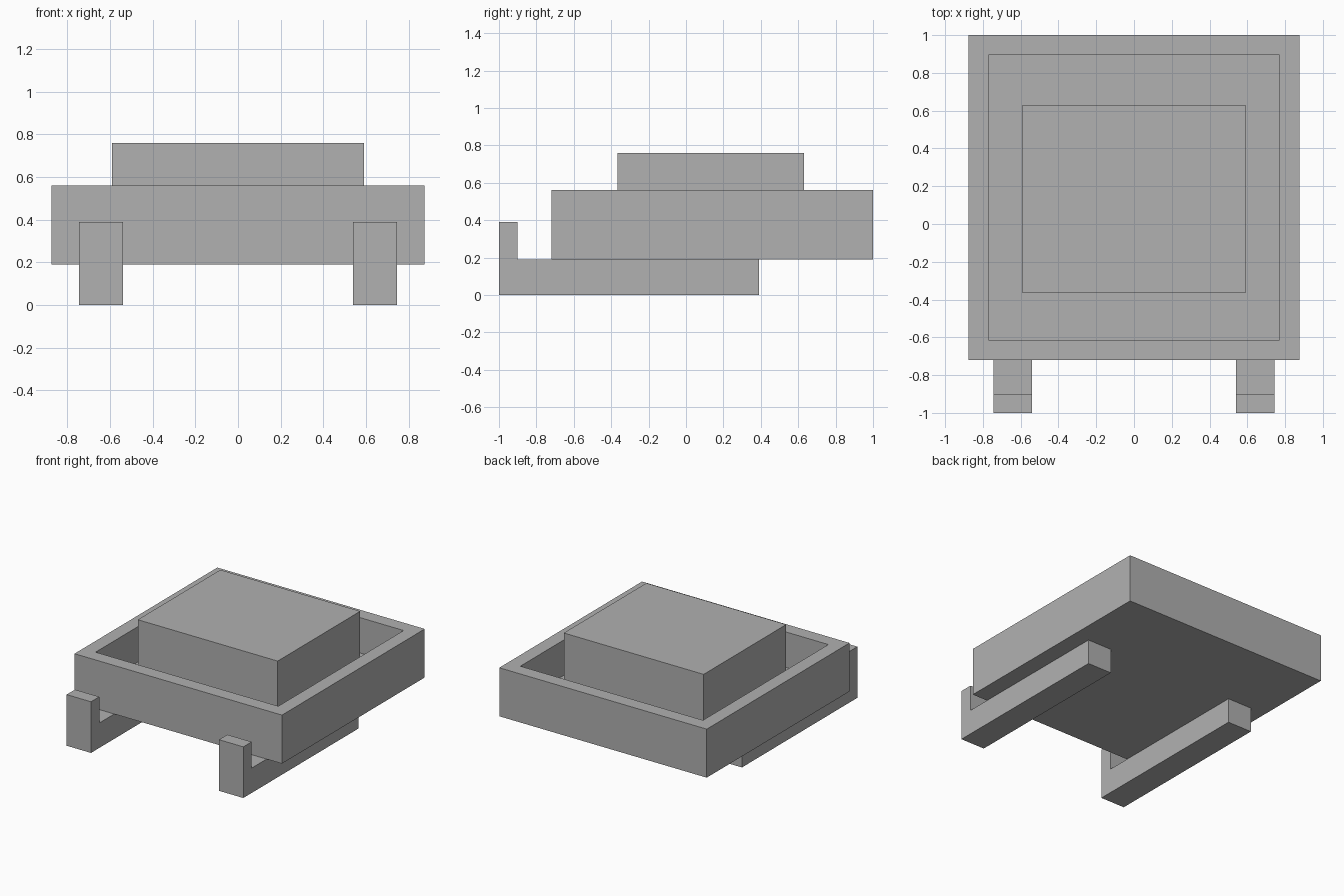
import bpy, bmesh

if "Cube" in bpy.data.objects:
    bpy.data.objects.remove(bpy.data.objects["Cube"])

grey = bpy.data.materials.new("plain grey")
grey.diffuse_color = (0.44, 0.44, 0.44, 1)
grey.use_nodes = True
grey.node_tree.nodes["Principled BSDF"].inputs["Base Color"].default_value = grey.diffuse_color


def finish(name, bm):
    bmesh.ops.recalc_face_normals(bm, faces=bm.faces)
    mesh = bpy.data.meshes.new(name)
    bm.to_mesh(mesh)
    bm.free()
    mesh.materials.append(grey)
    obj = bpy.data.objects.new(name, mesh)
    bpy.context.collection.objects.link(obj)
    return obj


def box(bm, lo, hi):
    verts = bmesh.ops.create_cube(bm, size=1)["verts"]
    for v in verts:
        v.co = [l + (c + 0.5) * (h - l) for c, l, h in zip(v.co, lo, hi)]


def extrude_profile(name, points, x0, x1):
    """Extrude a (y, z) outline along x."""
    bm = bmesh.new()
    face = bm.faces.new([bm.verts.new((x0, y, z)) for y, z in points])
    new = bmesh.ops.extrude_face_region(bm, geom=[face])["geom"]
    verts = [g for g in new if isinstance(g, bmesh.types.BMVert)]
    bmesh.ops.translate(bm, verts=verts, vec=(x1 - x0, 0, 0))
    # the extrude keeps the starting cap, closing the solid
    return finish(name, bm)


# Tray: a solid block with its top inset to a rim and sunk to the floor
FLOOR = 0.29
bm = bmesh.new()
box(bm, (-0.875, -0.72, 0.19), (0.875, 1.0, 0.56))
bm.normal_update()
top = max(bm.faces, key=lambda f: f.calc_center_median().z)
bmesh.ops.inset_region(bm, faces=[top], thickness=0.148)
well = bmesh.ops.extrude_face_region(bm, geom=[top])["geom"]
bmesh.ops.delete(bm, geom=[top], context="FACES_ONLY")
for g in well:
    if isinstance(g, bmesh.types.BMVert):
        g.co.z = FLOOR
finish("tray", bm)

# Raised block standing in the tray
bm = bmesh.new()
box(bm, (-0.59, -0.365, FLOOR), (0.59, 0.63, 0.76))
finish("centre_block", bm)

# L-shaped runners with an upright lip at the front
runner = [(-1.0, 0), (0.39, 0), (0.39, 0.19), (-0.9, 0.19), (-0.9, 0.39), (-1.0, 0.39)]
for name, x0 in (("left_runner", -0.745), ("right_runner", 0.54)):
    extrude_profile(name, runner, x0, x0 + 0.205)
